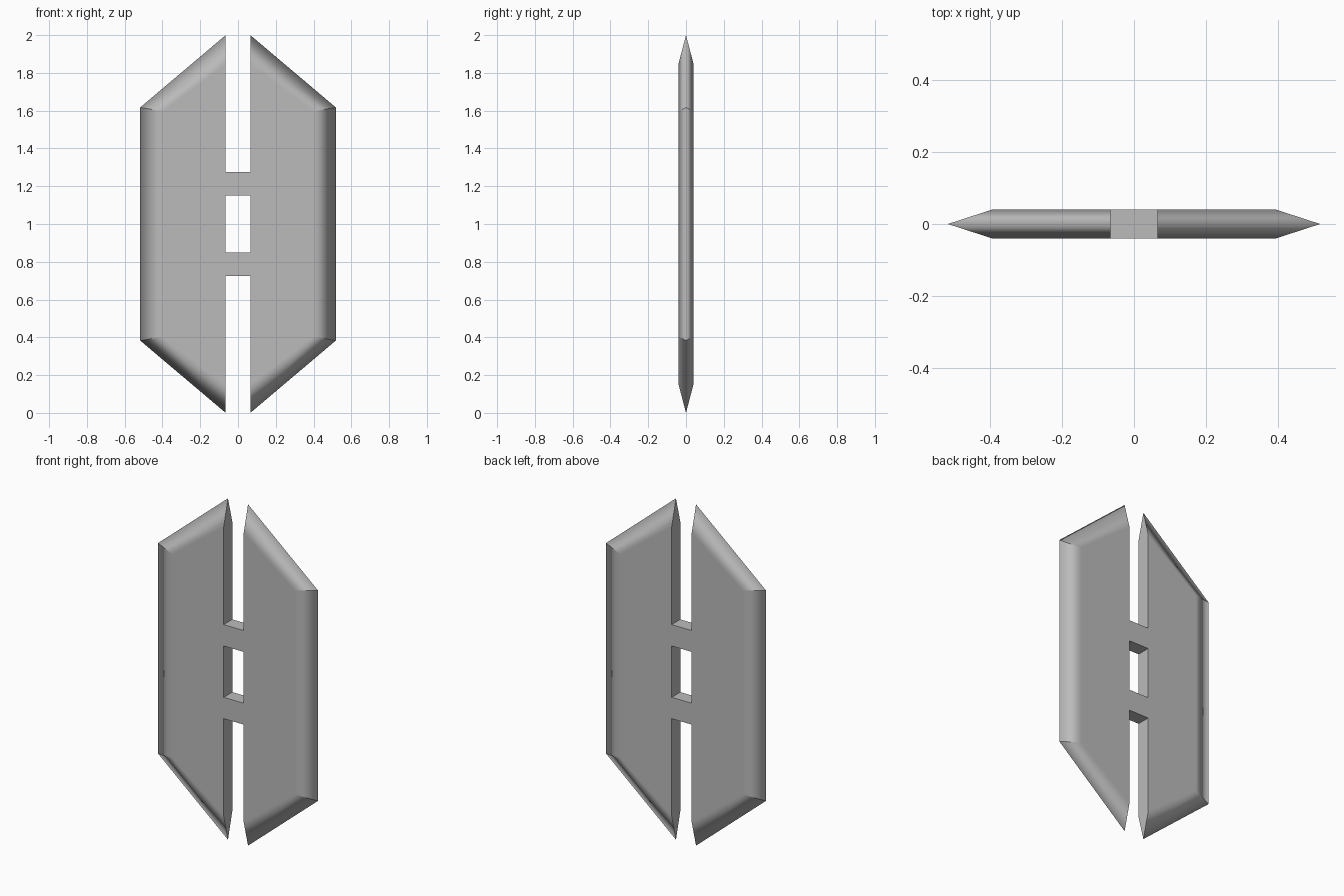
import bpy
import bmesh

cube = bpy.data.objects.get("Cube")
if cube:
    bpy.data.objects.remove(cube, do_unlink=True)

GAP = 0.065      # half width of the central slot
THICK = 0.04     # half thickness of the plate
HEIGHT = 2.0

grey = bpy.data.materials.new("mid grey")
grey.use_nodes = True
colour = (0.5, 0.5, 0.5, 1)
grey.diffuse_color = colour
grey.node_tree.nodes["Principled BSDF"].inputs["Base Color"].default_value = colour


def make_object(name, bm):
    bmesh.ops.recalc_face_normals(bm, faces=bm.faces)
    mesh = bpy.data.meshes.new(name)
    bm.to_mesh(mesh)
    bm.free()
    mesh.materials.append(grey)
    obj = bpy.data.objects.new(name, mesh)
    bpy.context.collection.objects.link(obj)
    return obj


def outline(bm, points, y):
    # Lower points are mirrored upward to close the half-hexagon profile
    full = points + [(x, HEIGHT - z) for x, z in reversed(points)]
    return [bm.verts.new((x, y, z)) for x, z in full]


# Half plate: sharp rim outline between two flat faces
bm = bmesh.new()
rim = outline(bm, [(GAP, 0), (0.518, 0.383)], 0)
flats = [outline(bm, [(GAP, 0.153), (0.395, 0.403)], y) for y in (-THICK, THICK)]
for flat in flats:
    bm.faces.new(flat).smooth = True
    for i in range(3):
        bm.faces.new((rim[i], rim[i + 1], flat[i + 1], flat[i])).smooth = True
    # Crisp mitre lines where the bevels meet
    for i in (1, 2):
        bm.edges.get((rim[i], flat[i])).smooth = False

# Inner wall along the slot, with hard borders
front, back = flats
wall = bm.faces.new((rim[0], front[0], front[3], rim[3], back[3], back[0]))
for edge in wall.edges:
    edge.smooth = False

plates = make_object("bevelled_plates", bm)
plates.modifiers.new("mirror", 'MIRROR').use_mirror_merge = False
normals = plates.modifiers.new("weighted_normals", 'WEIGHTED_NORMAL')
normals.weight = 100
normals.keep_sharp = True

# Two crossbars joining the plates, open where they meet the walls
for name, z in (("lower_crossbar", 0.787), ("upper_crossbar", 1.213)):
    bm = bmesh.new()
    bmesh.ops.create_cube(bm, size=1)
    bmesh.ops.scale(bm, vec=(2 * GAP, 2 * THICK, 0.125), verts=bm.verts)
    bmesh.ops.translate(bm, vec=(0, 0, z), verts=bm.verts)
    ends = [f for f in bm.faces if abs(f.normal.x) > 0.9]
    bmesh.ops.delete(bm, geom=ends, context='FACES_ONLY')
    make_object(name, bm)
